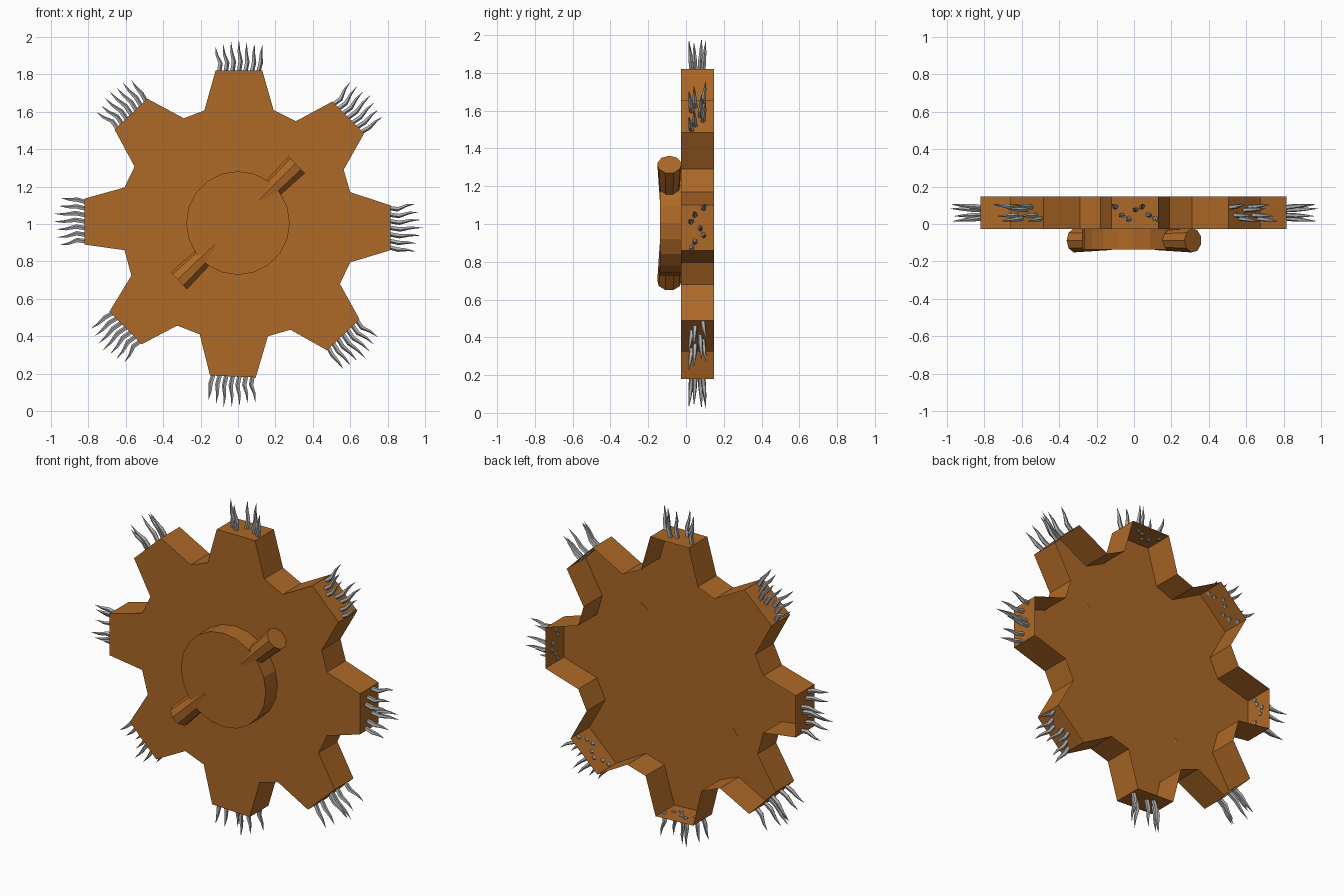
import bpy, bmesh, math, random
from mathutils import Vector

if "Cube" in bpy.data.objects:
    bpy.data.objects.remove(bpy.data.objects["Cube"])

random.seed(4)
FRONT, BACK = -0.027, 0.148


def material(name, rgb):
    m = bpy.data.materials.new(name)
    m.diffuse_color = (*rgb, 1)
    m.use_nodes = True
    m.node_tree.nodes["Principled BSDF"].inputs["Base Color"].default_value = m.diffuse_color
    return m


RUST = material("rust", (0.42, 0.14, 0.02))
STEEL = material("steel", (0.42, 0.42, 0.43))


def finish(bm, name, mat):
    bmesh.ops.recalc_face_normals(bm, faces=bm.faces)
    mesh = bpy.data.meshes.new(name)
    bm.to_mesh(mesh)
    bm.free()
    mesh.materials.append(mat)
    ob = bpy.data.objects.new(name, mesh)
    bpy.context.collection.objects.link(ob)
    return ob


# Slightly uneven gear outline (x, z): two tooth corners, then two valley corners, clockwise
OUTLINE = [
    (-.12, 1.82), (.13, 1.82), (.19, 1.61), (.31, 1.55),
    (.505, 1.655), (.675, 1.485), (.565, 1.29), (.60, 1.17),
    (.815, 1.10), (.815, .86), (.60, .795), (.545, .68),
    (.65, .49), (.475, .325), (.28, .435), (.16, .40),
    (.095, .18), (-.15, .19), (-.205, .41), (-.325, .457),
    (-.515, .357), (-.687, .532), (-.57, .725), (-.607, .86),
    (-.82, .89), (-.82, 1.136), (-.607, 1.195), (-.553, 1.307),
    (-.66, 1.505), (-.485, 1.67), (-.29, 1.565), (-.18, 1.607)]

# Gear shell: front plate and rim walls, open at the back
bm = bmesh.new()
front = [bm.verts.new((x, FRONT, z)) for x, z in OUTLINE]
back = [bm.verts.new((x, BACK, z)) for x, z in OUTLINE]
bm.faces.new(front[::-1])
for i in range(len(front)):
    j = (i + 1) % len(front)
    bm.faces.new((front[i], front[j], back[j], back[i]))
bm.normal_update()
# normals outward: front plate towards -y
plate = max(bm.faces, key=lambda f: len(f.verts))
flip = plate.normal.y > 0
finish(bm, "gear_shell", RUST)
shell = bpy.data.objects["gear_shell"].data
big = max(shell.polygons, key=lambda p: len(p.vertices))
if big.normal.y > 0:
    shell.flip_normals()


def rod(name, a, b, r1, r2, sides):
    """Capped straight rod from a to b with its own radius at each end."""
    a, b = Vector(a), Vector(b)
    bm = bmesh.new()
    bmesh.ops.create_cone(bm, cap_ends=True, segments=sides, radius1=r1,
                          radius2=r2, depth=(b - a).length)
    rot = (b - a).to_track_quat('Z', 'Y').to_matrix().to_4x4()
    rot.translation = (a + b) / 2
    bm.transform(rot)
    return finish(bm, name, RUST)


# Hub disc on the front, with a flared bar sticking out at both ends
rod("hub", (0, FRONT, 1.005), (0, -.137, 1.005), .277, .277, 20)
for name, s in (("upper_bar", 1), ("lower_bar", -1)):
    rod(name, (s * .12, -.088, 1.005 + s * .12),
        (s * .315, -.088, 1.005 + s * .31), .052, .065, 9)


def spike(bm, base, out, side, t, dy, length):
    """Five-sided curved spike tapering to a point."""
    rings = []
    for h, r in ((-.04, .013), (.3, .013), (.65, .008)):
        c = (base + out * h * length + side * t * (1 + .3 * h * h)
             + Vector((0, dy * (1 + .5 * h), 0)))
        c += side * .008 * math.sin(h * 5)
        rings.append([bm.verts.new(
            c + side * r * math.cos(k * math.tau / 5)
            + Vector((0, r * math.sin(k * math.tau / 5), 0))) for k in range(5)])
    tip = bm.verts.new(base + out * length + side * t * 1.2
                       + Vector((0, dy * 1.5, 0)))
    bm.faces.new(rings[0])
    for k in range(5):
        n = (k + 1) % 5
        for lo, hi in zip(rings, rings[1:]):
            bm.faces.new((lo[k], lo[n], hi[n], hi[k]))
        bm.faces.new((rings[-1][k], rings[-1][n], tip))


# A zigzag row of curved spikes on the end of each tooth
for tooth in range(8):
    a, b = (Vector((x, .06, z)) for x, z in OUTLINE[4 * tooth:4 * tooth + 2])
    side = (b - a).normalized()
    out = Vector((-side.z, 0, side.x))
    bm = bmesh.new()
    for k in range(7):
        t = (k - 3) / 3 * .105
        dy = (.03, -.012, -.03, .015)[k % 4]
        length = .175 - .012 * abs(k - 3) + random.uniform(-.012, .003)
        spike(bm, (a + b) / 2, out, side, t, dy, length)
    finish(bm, f"tooth_spikes_{tooth + 1}", STEEL)
